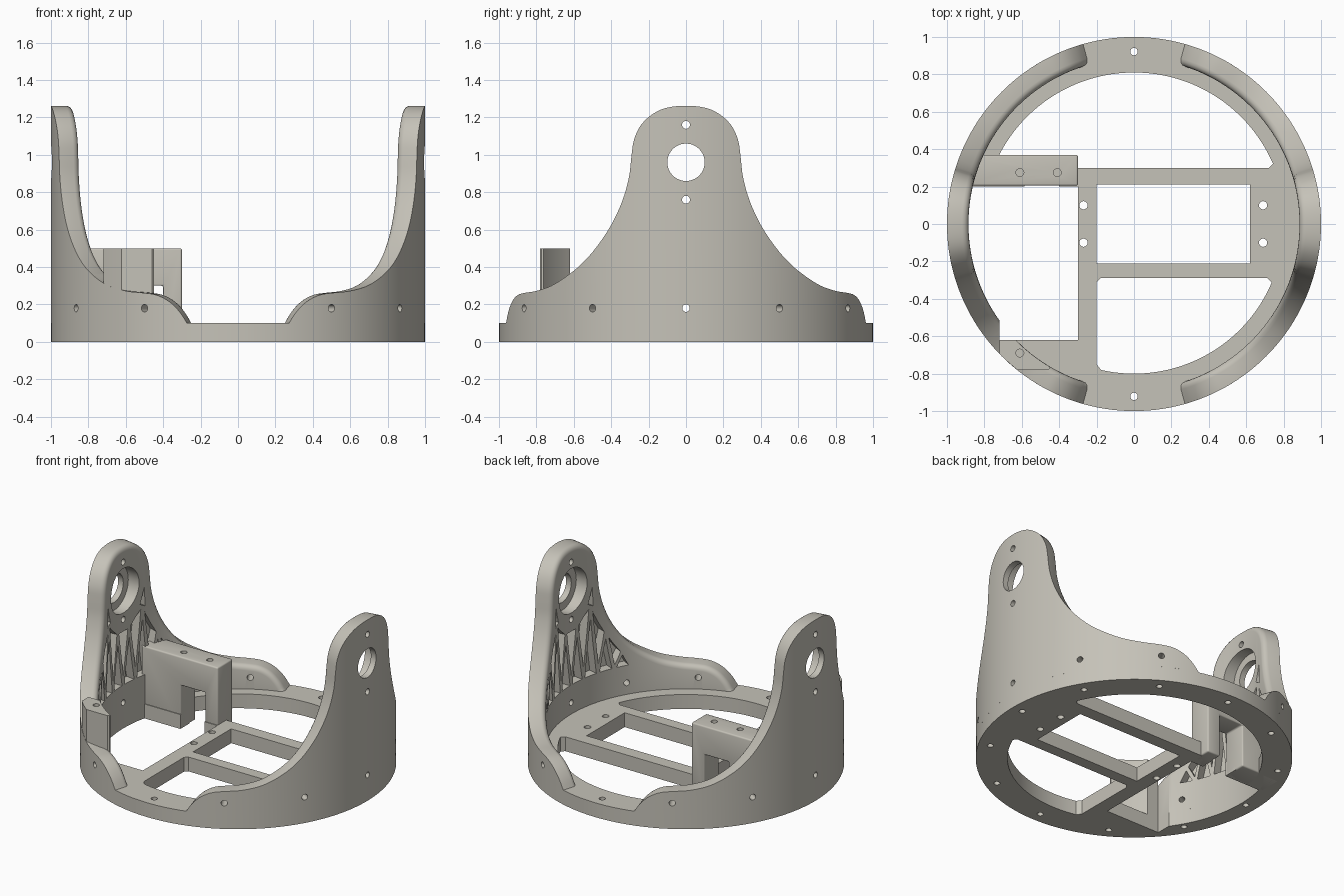
import bpy, bmesh, math
from mathutils import Vector, Matrix

if "Cube" in bpy.data.objects:
    bpy.data.objects.remove(bpy.data.objects["Cube"])

R, RI, BASE = 1.0, 0.885, 0.1
mat = bpy.data.materials.new("warm grey")
mat.diffuse_color = (0.56, 0.54, 0.48, 1)
mat.use_nodes = True
mat.node_tree.nodes["Principled BSDF"].inputs["Base Color"].default_value = mat.diffuse_color


def make(name, bm):
    bmesh.ops.recalc_face_normals(bm, faces=bm.faces[:])
    me = bpy.data.meshes.new(name)
    bm.to_mesh(me)
    bm.free()
    me.materials.append(mat)
    ob = bpy.data.objects.new(name, me)
    bpy.context.collection.objects.link(ob)
    return ob


def add_loft(bm, a, b):
    """Closed solid between two matching loops."""
    va, vb = [bm.verts.new(p) for p in a], [bm.verts.new(p) for p in b]
    n = len(va)
    bm.faces.new(va)
    bm.faces.new(vb[::-1])
    for i in range(n):
        j = (i + 1) % n
        bm.faces.new((va[j], va[i], vb[i], vb[j]))


def add_prism(bm, pts, z0, z1):
    add_loft(bm, [(x, y, z0) for x, y in pts], [(x, y, z1) for x, y in pts])


def add_cyl(bm, p0, p1, r, seg=20):
    p0, p1 = Vector(p0), Vector(p1)
    d = p1 - p0
    m = Matrix.Translation((p0 + p1) / 2) @ d.to_track_quat('Z', 'Y').to_matrix().to_4x4()
    bmesh.ops.create_cone(bm, cap_ends=True, segments=seg, radius1=r, radius2=r,
                          depth=d.length, matrix=m)


def cut(ob, bm):
    """Subtract the solids in bm from ob."""
    tool = make("cutter", bm)
    tool.hide_render = True
    mod = ob.modifiers.new("cut", 'BOOLEAN')
    mod.operation, mod.solver, mod.object = 'DIFFERENCE', 'EXACT', tool
    bake(ob)
    bpy.data.objects.remove(tool)


def bake(ob):
    dg = bpy.context.evaluated_depsgraph_get()
    dg.update()
    me = bpy.data.meshes.new_from_object(ob.evaluated_get(dg))
    ob.modifiers.clear()
    ob.data = me


def bevel(ob, w):
    mod = ob.modifiers.new("soft", 'BEVEL')
    mod.width, mod.segments, mod.limit_method = w, 3, 'ANGLE'
    bake(ob)


def arc(r, a0, a1, n=48):
    return [(r * math.cos(a0 + (a1 - a0) * i / n), r * math.sin(a0 + (a1 - a0) * i / n))
            for i in range(n + 1)]


def rect(x0, x1, y0, y1):
    return [(x0, y0), (x1, y0), (x1, y1), (x0, y1)]


# ---- floor ring with crossbars ----
bm = bmesh.new()
add_prism(bm, arc(R, 0, 2 * math.pi * 159 / 160, 159), 0, BASE)
floor = make("floor_ring", bm)
a = math.asin(0.3 / 0.81)
c = math.asin(0.2 / RI)
openings = [
    arc(0.81, a + 0.03, math.pi - a - 0.03) + [(-0.72, 0.3), (0.72, 0.3)],
    arc(0.8, math.atan2(-0.7746, -0.2) + 0.03, -math.asin(0.29 / 0.8) - 0.03)
    + [(0.715, -0.29), (-0.18, -0.29), (-0.2, -0.31), (-0.2, -0.75)],
    rect(-0.2, 0.62, -0.21, 0.21),
    arc(RI, math.pi - c, math.pi + math.acos(0.72 / RI)) + [(-0.72, -0.62), (-0.3, -0.62), (-0.3, 0.2)],
]
for pts in openings:
    bm = bmesh.new()
    add_prism(bm, pts, -0.1, 0.3)
    cut(floor, bm)
bm = bmesh.new()
add_prism(bm, rect(-0.585, -0.4, 0.15, 0.35), -0.1, 0.3)
cut(floor, bm)
bm = bmesh.new()
for k in range(12):
    t = k * math.pi / 6
    x, y = 0.922 * math.cos(t), 0.922 * math.sin(t)
    add_cyl(bm, (x, y, -0.1), (x, y, 0.2), 0.02)
for x, y in ((-0.27, 0.1), (-0.27, -0.1), (0.69, 0.1), (0.69, -0.1)):
    add_cyl(bm, (x, y, -0.1), (x, y, 0.2), 0.022)
cut(floor, bm)

# ---- side wall profile: (sideways, height) ----
half = [(0, 1.262), (0.1, 1.252), (0.175, 1.22), (0.24, 1.16), (0.278, 1.08), (0.292, 0.99),
        (0.305, 0.88), (0.34, 0.755), (0.4, 0.625), (0.48, 0.505), (0.56, 0.415), (0.64, 0.35),
        (0.72, 0.3), (0.8, 0.272), (0.86, 0.262), (0.9, 0.25), (0.93, 0.215), (0.95, 0.16), (0.962, BASE)]
ctrl = [(-y, z) for y, z in half[:0:-1]] + half
ctrl = [Vector((math.asin(y), z)) for y, z in ctrl]
prof = []
for i in range(len(ctrl) - 1):
    p0, p1, p2, p3 = ctrl[max(i - 1, 0)], ctrl[i], ctrl[i + 1], ctrl[min(i + 2, len(ctrl) - 1)]
    for s in range(4):
        t = s / 4
        prof.append(0.5 * (2 * p1 + (p2 - p0) * t + (2 * p0 - 5 * p1 + 4 * p2 - p3) * t * t
                           + (3 * p1 - p0 - 3 * p2 + p3) * t ** 3))
prof.append(ctrl[-1])


def height(t):
    t = abs(t)
    for p, q in zip(prof, prof[1:]):
        if p.x <= t <= q.x:
            return p.y + (q.y - p.y) * (t - p.x) / (q.x - p.x)
    return BASE


def inset(d):
    out, n = [], len(prof)
    for i, p in enumerate(prof):
        t = (prof[min(i + 1, n - 1)] - prof[max(i - 1, 0)]).normalized()
        q = p + Vector((t.y, -t.x)) * d
        if i in (0, n - 1):
            q = Vector((p.x - math.copysign(d, p.x), BASE))
        out.append(q)
    return out


def truss_triangles():
    """Zigzag pockets beneath the edge of the wall."""
    def top(t):
        t = abs(t)
        z = height(t + 0.065) - 0.04
        return min(z, 0.69 if t < 0.12 else 0.8) if t < 0.22 else z
    low, step = 0.29, 0.14
    tris = []
    for i in range(-4, 4):
        b0, b1 = i * step, (i + 1) * step
        m = (b0 + b1) / 2
        tris.append([(b0, low), (b1, low), (m, top(m))])
        if i < 3:
            tris.append([(m, top(m)), (b1, low), (m + step, top(m + step))])
    for s in (-1, 1):
        tris.append([(s * 0.17, 0.8), (s * 0.25, 0.76), (s * 0.235, 0.98)])
    for tri in tris:
        A, B, C = [Vector(p) for p in tri]
        la, lb, lc = (B - C).length, (C - A).length, (A - B).length
        per = la + lb + lc
        ctr = (A * la + B * lb + C * lc) / per
        rad = abs((B - A).cross(C - A)) / per
        k = 1 - 0.013 / rad
        if k > 0.1:
            yield [ctr + (p - ctr) * k for p in (A, B, C)]


def build_wall(name, s):
    def P(r, t, z):
        return (s * r * math.cos(t), s * r * math.sin(t), z)
    d, n = 0.035, len(prof)
    layers = [(R, inset(0))]
    for k in range(5):
        f = k * math.pi / 8
        layers.append((RI + d * (1 - math.sin(f)), inset(d * (1 - math.cos(f)))))
    bm = bmesh.new()
    V = [[bm.verts.new(P(r, p.x, p.y)) for p in pts] for r, pts in layers]

    def foot(row, layer):
        r, pts = layer
        return [row[0]] + [bm.verts.new(P(r, p.x, BASE)) for p in pts[1:-1]] + [row[-1]]
    fo, fi = foot(V[0], layers[0]), foot(V[-1], layers[-1])
    for i in range(n - 1):
        for u, w in zip(V, V[1:]):
            bm.faces.new((u[i], u[i + 1], w[i + 1], w[i]))
        for row, ft in ((V[0], fo), (V[-1], fi)):
            bm.faces.new(list(dict.fromkeys((row[i], row[i + 1], ft[i + 1], ft[i]))))
        bm.faces.new((fo[i], fo[i + 1], fi[i + 1], fi[i]))
    for e in (0, -1):
        bm.faces.new([row[e] for row in V])
    wall = make(name, bm)
    # truss pockets on the inner face
    bm = bmesh.new()
    for tri in truss_triangles():
        add_loft(bm, [P(0.8, p.x, p.y) for p in tri], [P(0.95, p.x, p.y) for p in tri])
    cut(wall, bm)
    # bearing seat, then bolt holes and axle hole
    bm = bmesh.new()
    add_cyl(bm, (s * 0.7, 0, 0.96), (s * 0.955, 0, 0.96), 0.155, 48)
    cut(wall, bm)
    bm = bmesh.new()
    add_cyl(bm, (s * 0.7, 0, 0.96), (s * 1.1, 0, 0.96), 0.1, 40)
    for z in (0.76, 1.16):
        add_cyl(bm, (s * 0.7, 0, z), (s * 1.1, 0, z), 0.021)
    for k in range(-2, 3):
        add_cyl(bm, P(0.8, k * math.pi / 6, 0.18), P(1.1, k * math.pi / 6, 0.18), 0.02)
    cut(wall, bm)
    return wall


right_wall = build_wall("right_wall", 1)
left_wall = build_wall("left_wall", -1)
bm = bmesh.new()
add_prism(bm, rect(-0.72, -0.3, -0.62, -0.3), -0.1, 0.8)
cut(left_wall, bm)

# ---- motor bracket: block with two legs ----
bm = bmesh.new()
outline = [(-0.89, 0), (-0.585, 0), (-0.585, 0.3), (-0.4, 0.3), (-0.4, 0), (-0.3, 0), (-0.3, 0.5), (-0.89, 0.5)]
add_loft(bm, [(x, 0.205, z) for x, z in outline], [(x, 0.37, z) for x, z in outline])
bracket = make("motor_bracket", bm)
bevel(bracket, 0.01)
bm = bmesh.new()
for x in (-0.61, -0.41):
    add_cyl(bm, (x, 0.275, 0.36), (x, 0.275, 0.6), 0.021)
cut(bracket, bm)

# ---- small front post rising from the wall ----
ro, ri = 0.999, 0.886
plan = [(-0.72, -0.62)] + arc(ro, math.pi + math.acos(0.72 / ro), math.pi + math.asin(0.78 / ro), 6)
plan += [(-0.46, -0.78), (-0.45, -0.772)]
plan += arc(ri, math.pi + math.acos(0.45 / ri), math.pi + math.asin(0.62 / ri), 10)
bm = bmesh.new()
add_prism(bm, plan, 0.15, 0.5)
post = make("front_post", bm)
bm = bmesh.new()
add_cyl(bm, (-0.61, -0.69, 0.36), (-0.61, -0.69, 0.6), 0.021)
cut(post, bm)

# ---- smooth curved faces, keep edges crisp ----
for ob in (floor, right_wall, left_wall, bracket, post):
    bpy.ops.object.select_all(action='DESELECT')
    ob.select_set(True)
    bpy.context.view_layer.objects.active = ob
    bpy.ops.object.shade_smooth_by_angle(angle=math.radians(30))
